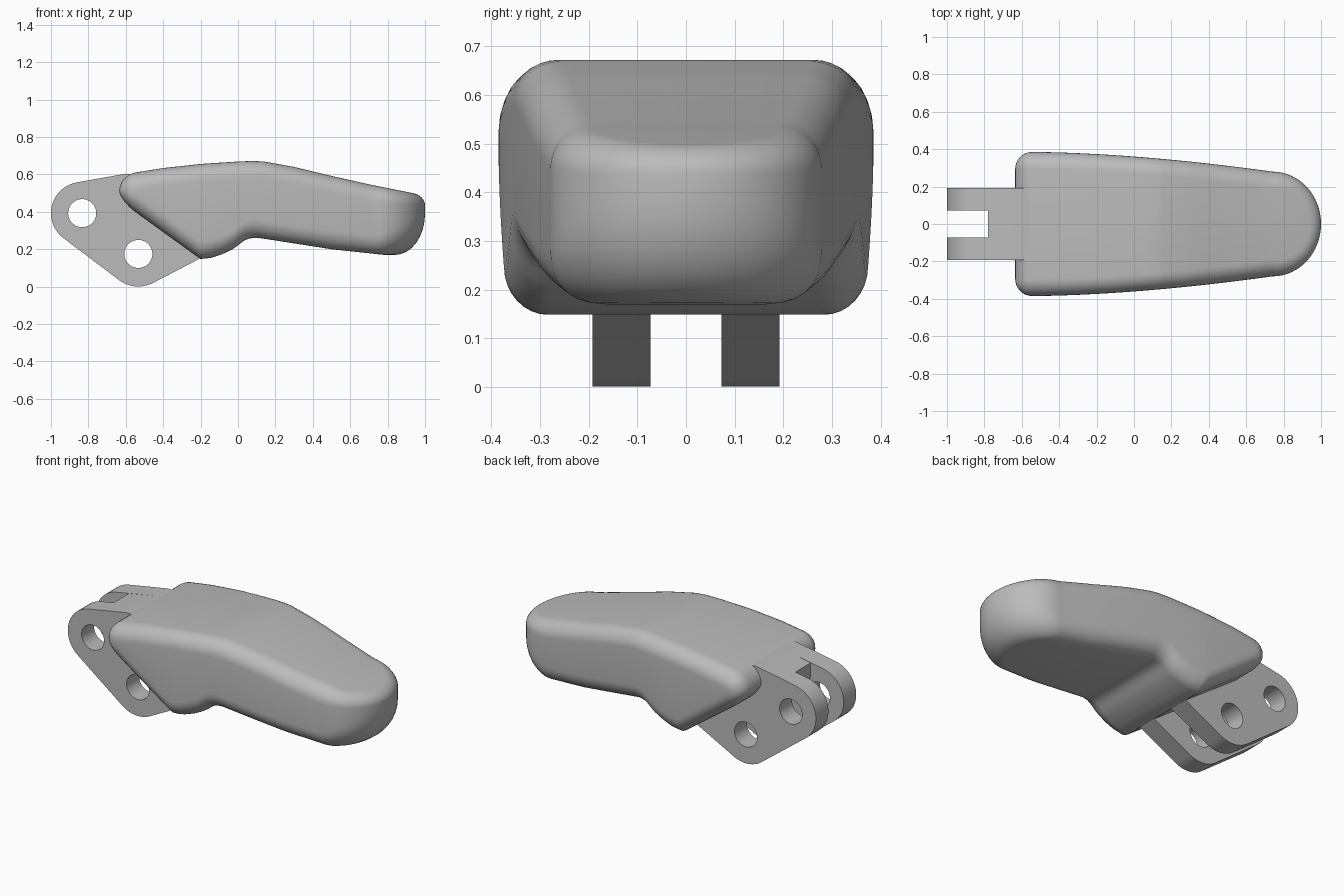
import bpy, bmesh, math

cube = bpy.data.objects.get("Cube")
if cube:
    bpy.data.objects.remove(cube, do_unlink=True)

grey = bpy.data.materials.new("plain_grey")
grey.use_nodes = True
GREY = (0.5, 0.5, 0.5, 1)
grey.diffuse_color = GREY
grey.node_tree.nodes["Principled BSDF"].inputs["Base Color"].default_value = GREY


def interp(table, x):
    """Straight-line lookup in a list of (x, z) points."""
    for (x0, z0), (x1, z1) in zip(table, table[1:]):
        if x <= x1:
            return z0 + (z1 - z0) * (x - x0) / (x1 - x0)
    return table[-1][1]


def finish(obj, degrees):
    obj.data.materials.clear()
    obj.data.materials.append(grey)
    bpy.ops.object.select_all(action='DESELECT')
    obj.select_set(True)
    bpy.context.view_layer.objects.active = obj
    bpy.ops.object.shade_smooth_by_angle(angle=math.radians(degrees))


# Lever body: plan outline with rounded rims between an upper and a lower profile
TOP = [(-.64, .592), (-.6, .602), (-.4, .634), (-.2, .656), (0, .669), (.08, .672),
       (.14, .669), (.3, .64), (.5, .592), (.7, .547), (.9, .507), (1, .487)]
BOTTOM = [(-.64, .465), (-.2, .147), (-.14, .155), (-.08, .175), (-.02, .205),
          (.03, .245), (.06, .258), (.1, .262), (.2, .247), (.5, .2), (.78, .17), (1, .17)]
RIM, REAR, NOSE = .09, -.545, .74
STEPS = 8

# half of the outline, each entry is (x, y, outward direction)
outline = []
for k in range(STEPS + 1):
    a = math.pi - k / STEPS * math.pi / 2
    outline.append((REAR + RIM * math.cos(a), .295 + RIM * math.sin(a), a))
ROWS = 60
for k in range(1, ROWS):
    t = k / ROWS
    outline.append((REAR + t * (NOSE - REAR), .385 - .105 * t ** 1.7, math.pi / 2))
for k in range(2 * STEPS + 1):
    a = math.pi / 2 * (1 - k / (2 * STEPS))
    outline.append((NOSE + .26 * math.cos(a), .28 * math.sin(a), a))


def column(x, y, a):
    """Points from the upper face, round the rim, to the lower face."""
    c, s = math.cos(a), math.sin(a)
    front, back = max(c, 0), max(-c, 0)
    rims = ((TOP, -1, RIM - .03 * front, .09 - .04 * front - .01 * back),
            (BOTTOM, 1, RIM + .07 * front, .1 + .12 * front - .05 * back))
    halves = []
    for table, sign, depth, height in rims:
        half = []
        for k in range(STEPS + 1):
            b = k / STEPS * math.pi / 2
            inset = depth * (1 - math.sin(b))
            px = x - inset * c
            z = interp(table, px) + sign * height * (1 - math.cos(b))
            half.append((px, max(y - inset * s, 0), z))
        halves.append(half)
    return halves[0] + halves[1][::-1]


bm = bmesh.new()
rings = []
for entry in outline:
    col = column(*entry)
    left = [bm.verts.new(p) for p in col]
    right = [bm.verts.new((x, -y, z)) for x, y, z in col]
    rings.append(left + right[::-1])
size = len(rings[0])
for r0, r1 in zip(rings, rings[1:]):
    for k in range(size):
        j = (k + 1) % size
        bm.faces.new((r0[k], r0[j], r1[j], r1[k]))
first = rings[0]
for k in range(size // 2 - 1):
    bm.faces.new((first[k], first[k + 1], first[size - 2 - k], first[size - 1 - k]))
bmesh.ops.remove_doubles(bm, verts=bm.verts, dist=.0005)
bmesh.ops.recalc_face_normals(bm, faces=bm.faces)
mesh = bpy.data.meshes.new("lever_body")
bm.to_mesh(mesh)
bm.free()
body = bpy.data.objects.new("lever_body", mesh)
bpy.context.collection.objects.link(body)
finish(body, 38)


def plate(name, loops, y, thickness):
    """Flat side-view shape with holes, given thickness along y."""
    curve = bpy.data.curves.new(name, 'CURVE')
    curve.dimensions = '2D'
    curve.fill_mode = 'BOTH'
    curve.extrude = thickness / 2
    for pts in loops:
        spline = curve.splines.new('POLY')
        spline.points.add(len(pts) - 1)
        for point, (px, pz) in zip(spline.points, pts):
            point.co = (px, pz, 0, 1)
        spline.use_cyclic_u = True
    obj = bpy.data.objects.new(name, curve)
    bpy.context.collection.objects.link(obj)
    obj.location.y = y
    obj.rotation_euler.x = math.pi / 2
    bpy.ops.object.select_all(action='DESELECT')
    obj.select_set(True)
    bpy.context.view_layer.objects.active = obj
    bpy.ops.object.convert(target='MESH')
    obj = bpy.context.object
    bm = bmesh.new()
    bm.from_mesh(obj.data)
    bmesh.ops.remove_doubles(bm, verts=bm.verts, dist=.0002)
    bmesh.ops.recalc_face_normals(bm, faces=bm.faces)
    bm.to_mesh(obj.data)
    bm.free()
    finish(obj, 30)


def arc(centre, radius, start, end, n):
    angles = [math.radians(start + (end - start) * k / n) for k in range(n + 1)]
    return [(centre[0] + radius * math.cos(a), centre[1] + radius * math.sin(a)) for a in angles]


# Hinge arms with two pin holes each
UPPER, LOWER = (-.833, .393), (-.533, .175)
arm = (arc(UPPER, .167, 100, 234, 20) + arc(LOWER, .174, 234, 296, 12)
       + [(-.2, .152), (-.22, .3), (-.5, .59), (-.6, .604)])
holes = [arc(c, .075, 0, 352.5, 47) for c in (UPPER, LOWER)]
for name, side in (("left_hinge_arm", 1), ("right_hinge_arm", -1)):
    plate(name, [arm] + holes, side * .1325, .119)

# Web joining the arms beneath the upper edge
web = [(-.78, .571), (-.6, .604), (-.5, .59), (-.45, .4), (-.57, .4), (-.78, .48)]
plate("hinge_web", [web], 0, .15)
